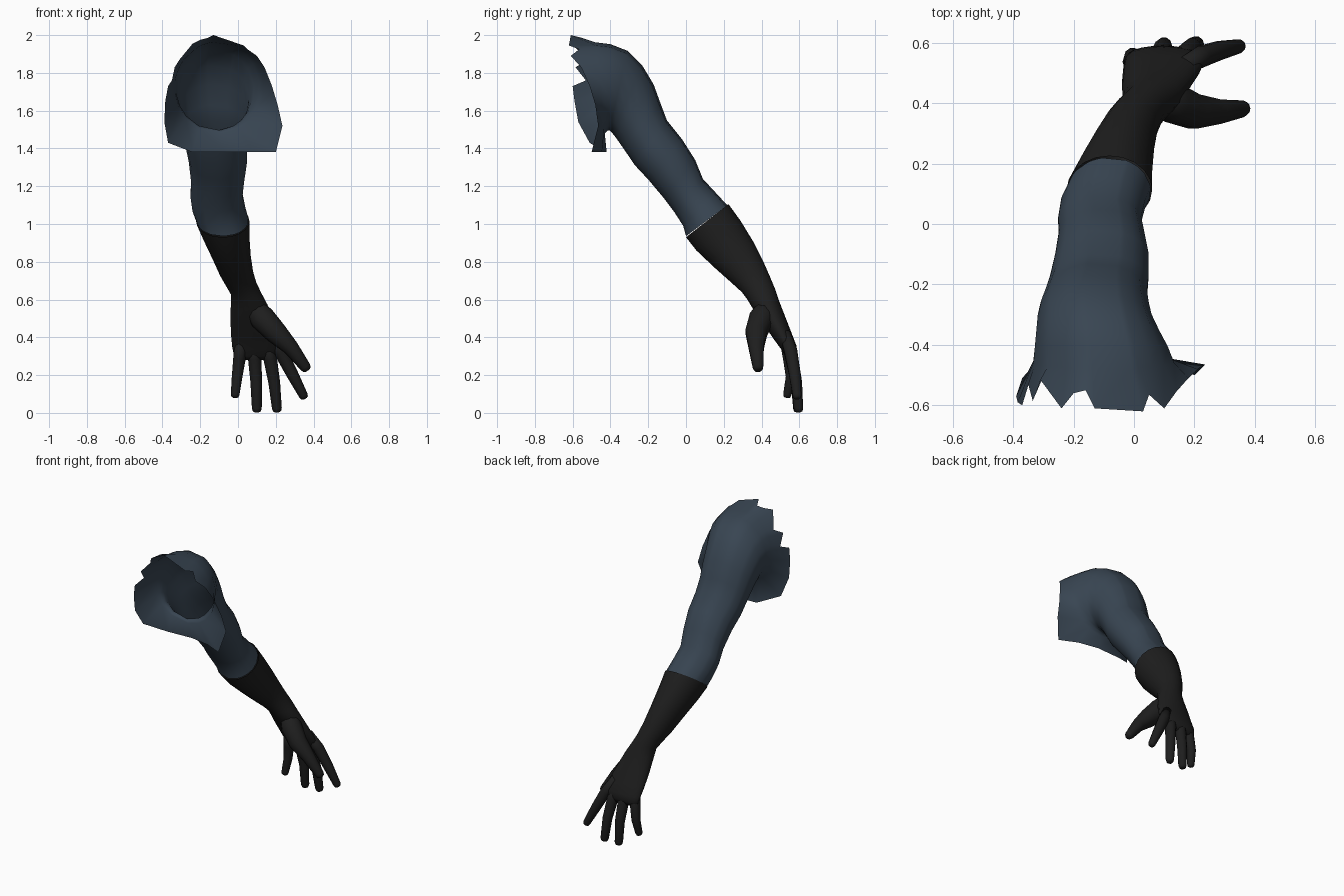
import bpy, bmesh, math
from mathutils import Vector


def material(name, rgb):
    m = bpy.data.materials.new(name)
    m.diffuse_color = (*rgb, 1)
    return m


NAVY = material("navy_cloth", (0.040, 0.060, 0.085))
BLACK = material("black_glove", (0.013, 0.013, 0.013))


def loft(name, rings, mat, cap_start=False, cap_end=False):
    """Skin a list of equal-length point rings."""
    bm = bmesh.new()
    rows = [[bm.verts.new(p) for p in r] for r in rings]
    n = len(rows[0])
    for a, b in zip(rows, rows[1:]):
        for i in range(n):
            j = (i + 1) % n
            bm.faces.new((a[i], a[j], b[j], b[i]))
    if cap_start:
        bm.faces.new(rows[0])
    if cap_end:
        bm.faces.new(rows[-1])
    bmesh.ops.recalc_face_normals(bm, faces=bm.faces)
    me = bpy.data.meshes.new(name)
    bm.to_mesh(me)
    bm.free()
    me.materials.append(mat)
    for p in me.polygons:
        p.use_smooth = True
    ob = bpy.data.objects.new(name, me)
    bpy.context.collection.objects.link(ob)
    return ob


def section(angles, ty, tz, by, bz, x0, x1):
    """Oval ring between an outer point, an inner point and two x limits."""
    cx, rx = (x0 + x1) / 2, (x1 - x0) / 2
    out = []
    for a in angles:
        c, s = math.cos(a), math.sin(a)
        k = (1 + c) / 2
        out.append(Vector((cx + rx * s, by + (ty - by) * k, bz + (tz - bz) * k)))
    return out


def finger(name, pts, radii, sides=10):
    """Tapered tube with a rounded tip."""
    pts = [Vector(p) for p in pts]
    end, r = pts[-1], radii[-1]
    d = (end - pts[-2]).normalized()
    pts = pts[:-1] + [end - d * r * 0.8, end - d * r * 0.2, end]
    radii = list(radii) + [r * 0.8, r * 0.4]
    rings = []
    for i, p in enumerate(pts):
        t = (pts[min(i + 1, len(pts) - 1)] - pts[max(i - 1, 0)]).normalized()
        u = t.cross(Vector((0, 1, 0))).normalized()
        v = t.cross(u)
        rings.append([p + radii[i] * (u * math.cos(q) + v * math.sin(q))
                      for q in (2 * math.pi * k / sides for k in range(sides))])
    return loft(name, rings, BLACK, True, True)


# Torn shoulder edge, from the top round through +x, the bottom and -x
rim = [Vector(p) for p in (
    (-.13, -.61, 2.0), (.03, -.62, 1.945), (.05, -.565, 1.925), (.10, -.61, 1.89),
    (.14, -.555, 1.83), (.18, -.51, 1.73), (.21, -.48, 1.63), (.235, -.465, 1.52),
    (.20, -.50, 1.38), (.08, -.445, 1.38), (-.06, -.42, 1.38), (-.24, -.43, 1.38),
    (-.37, -.51, 1.43), (-.39, -.57, 1.54), (-.385, -.59, 1.65), (-.37, -.60, 1.73),
    (-.35, -.53, 1.76), (-.335, -.585, 1.83), (-.31, -.515, 1.87),
    (-.24, -.61, 1.955), (-.20, -.56, 1.975), (-.16, -.55, 1.985))]
rim_angles = [math.atan2(p.x + .08, p.z - 1.69) for p in rim]

# Sleeve: outer (y, z), inner (y, z), x limits
sleeve = [
    (-.48, 1.965, -.43, 1.48, -.335, .135),
    (-.40, 1.955, -.415, 1.495, -.33, .115),
    (-.31, 1.92, -.405, 1.495, -.325, .085),
    (-.23, 1.84, -.39, 1.48, -.32, .06),
    (-.17, 1.74, -.37, 1.455, -.31, .05),
    (-.13, 1.63, -.335, 1.405, -.295, .045),
    (-.10, 1.55, -.27, 1.31, -.28, .05),
    (-.02, 1.45, -.20, 1.235, -.262, .05),
    (.05, 1.34, -.12, 1.14, -.25, .035),
    (.09, 1.24, -.06, 1.06, -.252, .025),
    (.16, 1.165, -.015, .99, -.242, .04),
    (.22, 1.10, 0, .935, -.22, .056)]
loft("sleeve", [rim] + [section(rim_angles, *s) for s in sleeve], NAVY)

# Glove: forearm, wrist and palm
glove = [
    (.225, 1.105, 0, .93, -.223, .06),
    (.29, 1.015, .055, .86, -.188, .06),
    (.36, .90, .15, .77, -.14, .067),
    (.41, .80, .24, .69, -.10, .08),
    (.445, .72, .295, .64, -.065, .10),
    (.47, .66, .325, .60, -.038, .125),
    (.49, .60, .355, .55, -.038, .155),
    (.525, .51, .41, .47, -.04, .19),
    (.56, .42, .465, .39, -.036, .222),
    (.585, .355, .505, .335, -.03, .23),
    (.59, .315, .525, .30, -.022, .21),
    (.575, .285, .545, .28, 0, .18)]
angles = [2 * math.pi * i / 20 for i in range(20)]
loft("glove_palm", [section(angles, *s) for s in glove], BLACK, False, True)

# Fingers and thumb
finger("index_finger", [(.17, .525, .42), (.225, .555, .325), (.285, .575, .21), (.355, .59, .075)],
       (.03, .036, .032, .024))
finger("middle_finger", [(.145, .535, .38), (.17, .56, .29), (.192, .585, .16), (.208, .597, .003)],
       (.03, .036, .031, .026))
finger("ring_finger", [(.08, .535, .38), (.088, .56, .29), (.097, .585, .16), (.10, .593, .003)],
       (.03, .035, .031, .026))
finger("little_finger", [(.015, .525, .38), (.008, .545, .29), (-.005, .555, .19), (-.017, .533, .08)],
       (.03, .033, .028, .023))
finger("thumb", [(.07, .44, .58), (.13, .40, .50), (.20, .372, .425), (.28, .372, .345), (.37, .383, .225)],
       (.05, .068, .06, .042, .029))
